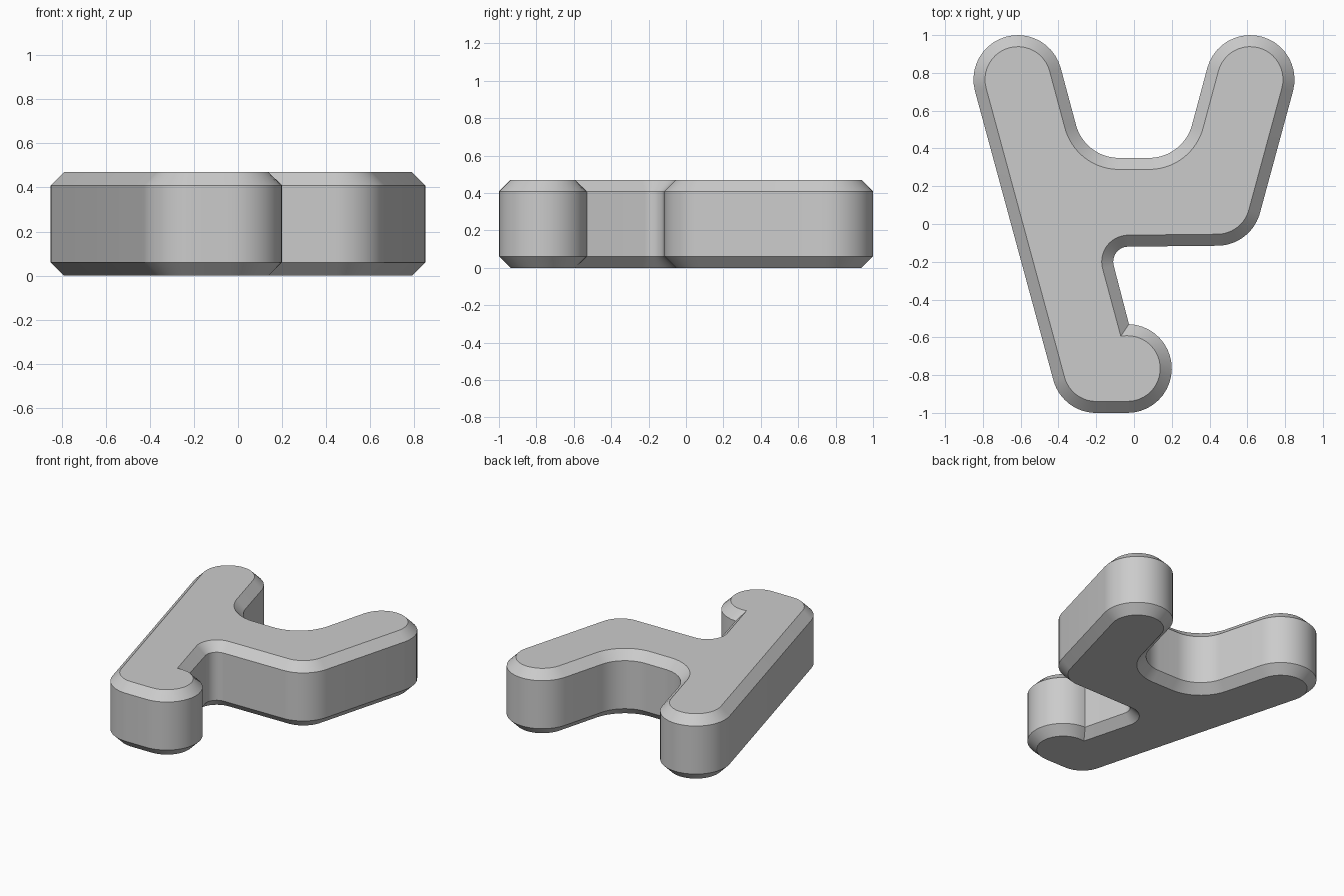
import bpy, bmesh
from math import sin, cos, radians

if "Cube" in bpy.data.objects:
    bpy.data.objects.remove(bpy.data.objects["Cube"])

R = 0.235        # rounded end radius
CHAMFER = 0.061
HEIGHT = 0.47
STEPS = 20


def outline(inset):
    """Rounded outline, shrunk by inset: convex arcs tighten, hollow arcs widen."""
    hook_end = 448 + 13.5 * inset / CHAMFER
    arcs = [  # centre x, centre y, radius, start, end, side (-1 convex, 1 hollow)
        (-0.20, -0.765, R, 195, 270, -1),        # heel of the stem
        (-0.035, -0.765, R, 270, hook_end, -1),  # hook at the foot
        (-0.03, -0.20, 0.08, 195, 90, 1),        # inner corner under the branch
        (0.44, 0.12, R, 270, 345, -1),           # elbow of the branch
        (0.615, 0.765, R, -15, 165, -1),         # right tip
        (0.08, 0.585, R, -15, -90, 1),           # hollow between the tips
        (-0.08, 0.585, R, 270, 195, 1),
        (-0.615, 0.765, R, 15, 195, -1),         # left tip
    ]
    pts = []
    for cx, cy, r, a0, a1, side in arcs:
        r += side * inset
        for i in range(STEPS + 1):
            a = radians(a0 + (a1 - a0) * i / STEPS)
            pts.append((cx + r * cos(a), cy + r * sin(a)))
    return pts


# Chamfered slab: four stacked outlines joined by walls, capped top and bottom
bm = bmesh.new()
levels = [(0, CHAMFER), (CHAMFER, 0), (HEIGHT - CHAMFER, 0), (HEIGHT, CHAMFER)]
rings = [[bm.verts.new((x, y, z)) for x, y in outline(d)] for z, d in levels]
n = len(rings[0])
for low, high in zip(rings, rings[1:]):
    for i in range(n):
        j = (i + 1) % n
        bm.faces.new((low[i], low[j], high[j], high[i]))
bm.faces.new(rings[0][::-1])
bm.faces.new(rings[-1])

mesh = bpy.data.meshes.new("forked_hook_plate")
bm.to_mesh(mesh)
bm.free()
plate = bpy.data.objects.new("forked_hook_plate", mesh)
bpy.context.collection.objects.link(plate)
bpy.context.view_layer.objects.active = plate
plate.select_set(True)
bpy.ops.object.shade_smooth_by_angle(angle=radians(30))
